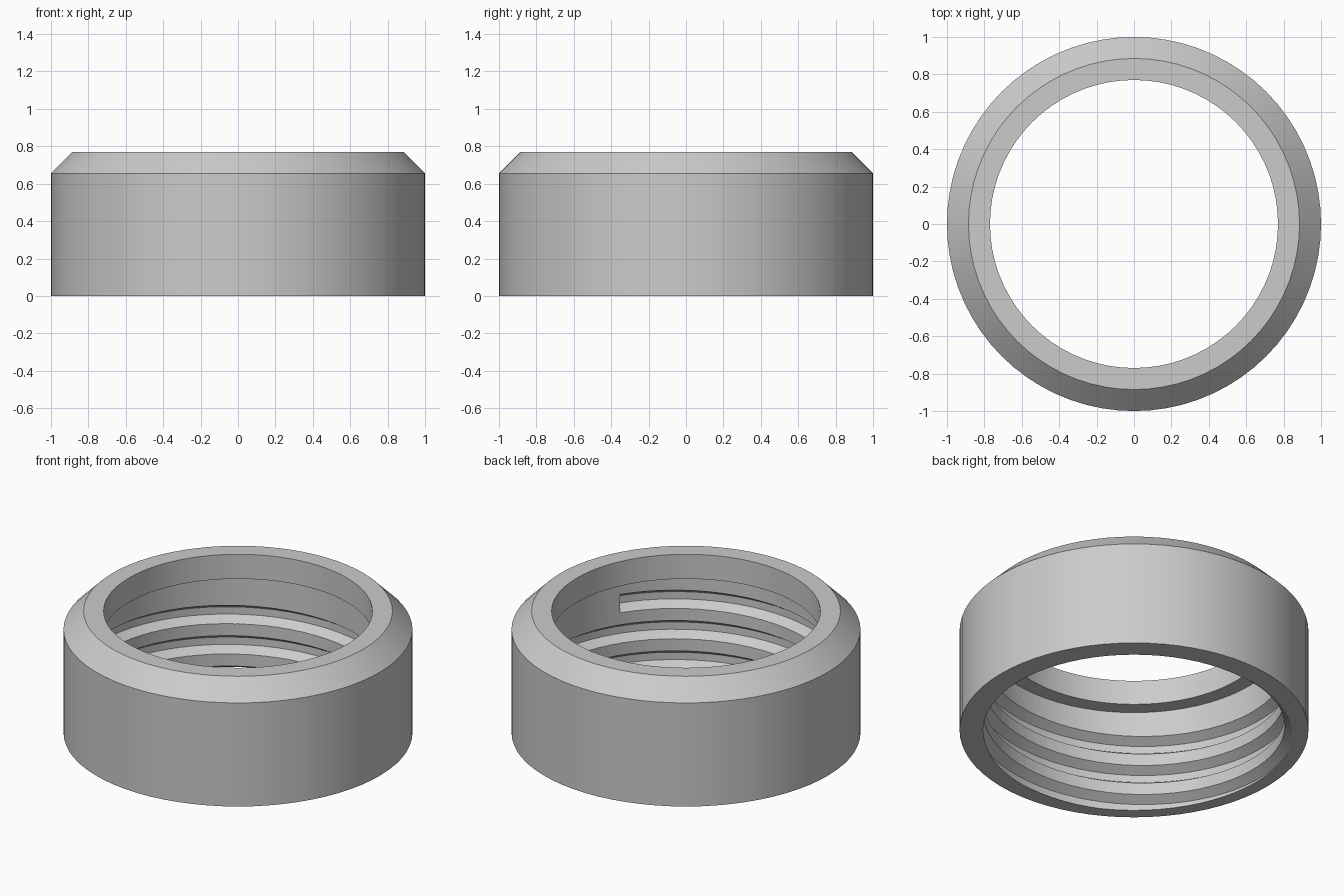
import bpy, bmesh
from math import radians, sin, cos

cube = bpy.data.objects.get("Cube")
if cube:
    bpy.data.objects.remove(cube, do_unlink=True)

STEP = 5                 # degrees per segment
PITCH = 0.192            # thread rise per turn
END_ANGLE = 331          # where the thread groove stops
END_LIP = 0.512          # height of the groove's upper lip there

grey = bpy.data.materials.new("plain grey")
grey.use_nodes = True
colour = (0.6, 0.6, 0.6, 1)
grey.diffuse_color = colour
grey.node_tree.nodes["Principled BSDF"].inputs["Base Color"].default_value = colour


def sweep(name, profile, start, steps, rise=0.0, closed=False):
    """Turn an (r, z) loop around the z axis, rising per turn."""
    bm = bmesh.new()
    rings = []
    for i in range(steps if closed else steps + 1):
        a = radians(start + i * STEP)
        lift = rise * i * STEP / 360
        rings.append([bm.verts.new((r * cos(a), r * sin(a), z + lift)) for r, z in profile])
    n = len(profile)
    for i in range(steps):
        p, q = rings[i], rings[(i + 1) % len(rings)]
        for j in range(n):
            k = (j + 1) % n
            bm.faces.new((p[j], q[j], q[k], p[k]))
    if not closed:
        bm.faces.new(rings[0])
        bm.faces.new(rings[-1])
    bmesh.ops.recalc_face_normals(bm, faces=bm.faces)
    mesh = bpy.data.meshes.new(name)
    bm.to_mesh(mesh)
    bm.free()
    mesh.materials.append(grey)
    obj = bpy.data.objects.new(name, mesh)
    bpy.context.collection.objects.link(obj)
    return obj


# Ring body: chamfered outside, narrow upper opening, wider bore below a ledge
ring = sweep("threaded_ring", [
    (1, 0), (1, 0.655), (0.885, 0.77), (0.77, 0.77),
    (0.77, 0.615), (0.865, 0.615), (0.865, 0)], 0, 360 // STEP, closed=True)

# Helical cutter: trapezoid groove that runs out through the bottom
steps = 209
lip = END_LIP - PITCH * steps * STEP / 360
cutter = sweep("thread_cutter", [
    (0.84, lip + 0.016), (0.92, lip - 0.035),
    (0.92, lip - 0.081), (0.84, lip - 0.132)],
    END_ANGLE - steps * STEP, steps, rise=PITCH)
cutter.hide_render = True

cut = ring.modifiers.new("thread", 'BOOLEAN')
cut.operation = 'DIFFERENCE'
cut.solver = 'EXACT'
cut.object = cutter

bpy.ops.object.select_all(action='DESELECT')
ring.select_set(True)
bpy.context.view_layer.objects.active = ring
bpy.ops.object.modifier_apply(modifier="thread")
bpy.data.objects.remove(cutter, do_unlink=True)
bpy.ops.object.shade_smooth_by_angle(angle=radians(25))
